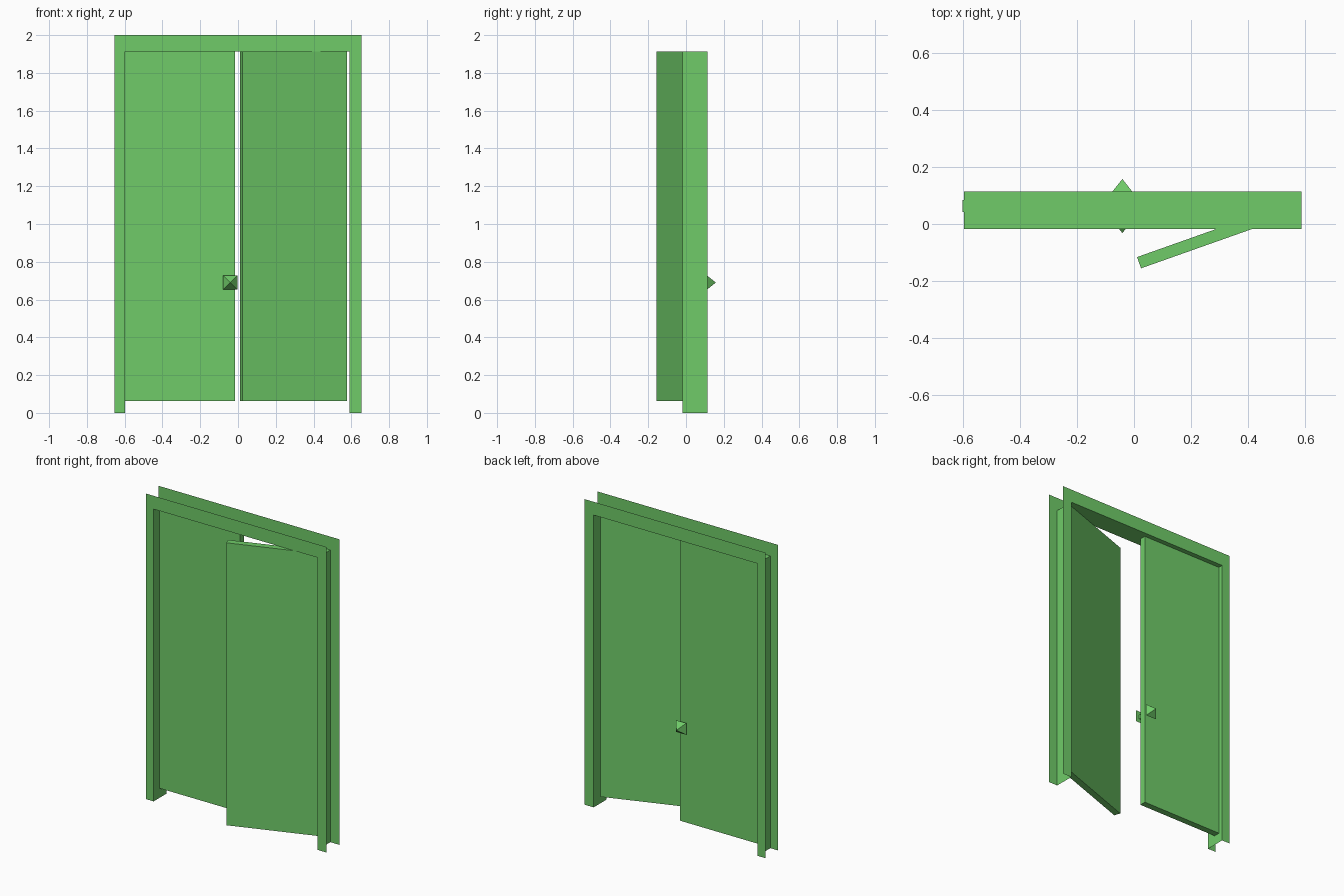
import bpy, bmesh, math
from mathutils import Matrix, Vector

cube = bpy.data.objects.get("Cube")
if cube:
    bpy.data.objects.remove(cube, do_unlink=True)

green = bpy.data.materials.new("green")
green.use_nodes = True
green.diffuse_color = (0.16, 0.60, 0.14, 1)
green.node_tree.nodes["Principled BSDF"].inputs["Base Color"].default_value = green.diffuse_color

# Main dimensions
HALF_W, HEIGHT = 0.655, 2.0
LEFT, RIGHT, LINTEL = -0.598, 0.589, 1.913
FRONT, BACK = -0.018, 0.114
DOOR_Y, DOOR_T, DOOR_W, DOOR_Z = 0.063, 0.042, 0.587, 0.063


def finish(name, bm):
    mesh = bpy.data.meshes.new(name)
    bm.to_mesh(mesh)
    bm.free()
    mesh.materials.append(green)
    obj = bpy.data.objects.new(name, mesh)
    bpy.context.collection.objects.link(obj)
    return obj


def box(name, lo, hi):
    lo, hi = Vector(lo), Vector(hi)
    bm = bmesh.new()
    bmesh.ops.create_cube(bm, size=1, matrix=Matrix.Translation((lo + hi) / 2)
                          @ Matrix.Diagonal((*(hi - lo), 1)))
    return finish(name, bm)


# Door frame: thin sheet channel swept up, across and down
def arch(bm, left, right, top, y):
    return [bm.verts.new((x, y, z)) for x, z in
            ((left, 0), (left, top), (right, top), (right, 0))]


bm = bmesh.new()
loops = [arch(bm, -HALF_W, HALF_W, HEIGHT, FRONT),
         arch(bm, LEFT, RIGHT, LINTEL, FRONT),
         arch(bm, LEFT, RIGHT, LINTEL, BACK),
         arch(bm, -HALF_W, HALF_W, HEIGHT, BACK)]
for a, b in zip(loops, loops[1:]):
    for i in range(3):
        bm.faces.new((a[i], b[i], b[i + 1], a[i + 1]))
finish("door_frame", bm)

# Closed door on the right-hand jamb
box("closed_door", (LEFT - 0.004, DOOR_Y - DOOR_T / 2, DOOR_Z),
    (LEFT - 0.004 + DOOR_W, DOOR_Y + DOOR_T / 2, LINTEL - 0.001))

# Open door, swung forward about its hinge
open_door = box("open_door", (-DOOR_W, -DOOR_T / 2, DOOR_Z),
                (0, DOOR_T / 2, LINTEL - 0.001))
open_door.location = (0.571, DOOR_Y - 0.003, 0)
open_door.rotation_euler.z = math.radians(19.5)

# Pyramid knobs on short stems, both sides of the closed door
KNOB = Vector((-0.041, DOOR_Y, 0.69))
box("knob_stem", KNOB - Vector((0.014, 0.05, 0.014)), KNOB + Vector((0.014, 0.05, 0.014)))
for name, side in (("front_knob", 1), ("back_knob", -1)):
    bm = bmesh.new()
    bmesh.ops.create_cone(bm, cap_ends=True, segments=4, radius1=0.038 * math.sqrt(2),
                          radius2=0, depth=0.048,
                          matrix=Matrix.Translation(KNOB - Vector((0, side * 0.071, 0)))
                          @ Matrix.Rotation(side * math.pi / 2, 4, 'X')
                          @ Matrix.Rotation(math.pi / 4, 4, 'Z'))
    bmesh.ops.remove_doubles(bm, verts=bm.verts, dist=0.0001)
    finish(name, bm)
